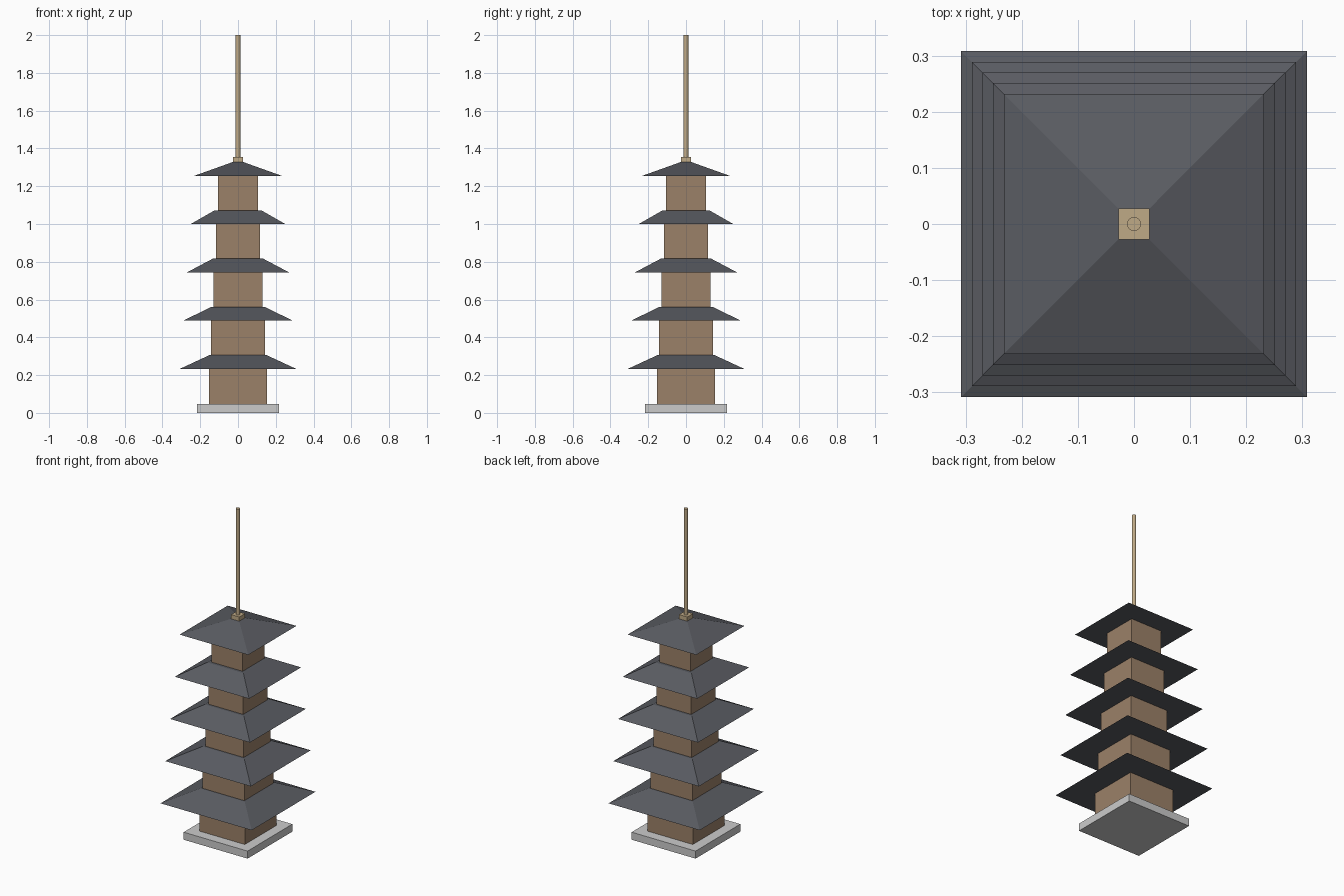
import bpy, math

if "Cube" in bpy.data.objects:
    bpy.data.objects.remove(bpy.data.objects["Cube"])

def material(name, color):
    m = bpy.data.materials.new(name)
    m.diffuse_color = (*color, 1)
    m.use_nodes = True
    m.node_tree.nodes["Principled BSDF"].inputs["Base Color"].default_value = m.diffuse_color
    return m

WOOD = material("wood", (0.33, 0.22, 0.14))
SLATE = material("slate", (0.10, 0.105, 0.12))
BRASS = material("brass", (0.52, 0.40, 0.24))

def frustum(name, z0, z1, r0, r1, mat=None, sides=4):
    """Tapered prism; for four sides the radii are half-widths."""
    k = math.sqrt(2) if sides == 4 else 1
    bpy.ops.mesh.primitive_cone_add(vertices=sides, radius1=r0 * k, radius2=r1 * k,
                                    depth=z1 - z0, location=(0, 0, (z0 + z1) / 2),
                                    rotation=(0, 0, math.pi / 4 if sides == 4 else 0))
    ob = bpy.context.object
    ob.name = name
    if mat:
        ob.data.materials.append(mat)
    return ob

# Stone plinth
frustum("plinth", 0, 0.046, 0.216, 0.216)

# Five tiers, each a square wall block under a flared roof
for i in range(5):
    z = 0.046 + i * 0.2555
    wall = 0.154 - i * 0.0122
    eave = 0.308 - i * 0.019
    ridge = 0.028 if i == 4 else eave * 0.49
    frustum(f"wall_{i + 1}", z, z + 0.187, wall, wall, WOOD)
    frustum(f"roof_{i + 1}", z + 0.187, z + 0.26, eave, ridge, SLATE)

# Finial block and spire
frustum("finial_base", 1.325, 1.354, 0.0275, 0.0275, BRASS)
spire = frustum("spire", 1.354, 2.0, 0.0125, 0.0125, BRASS, 16)
bpy.ops.object.shade_smooth_by_angle()
